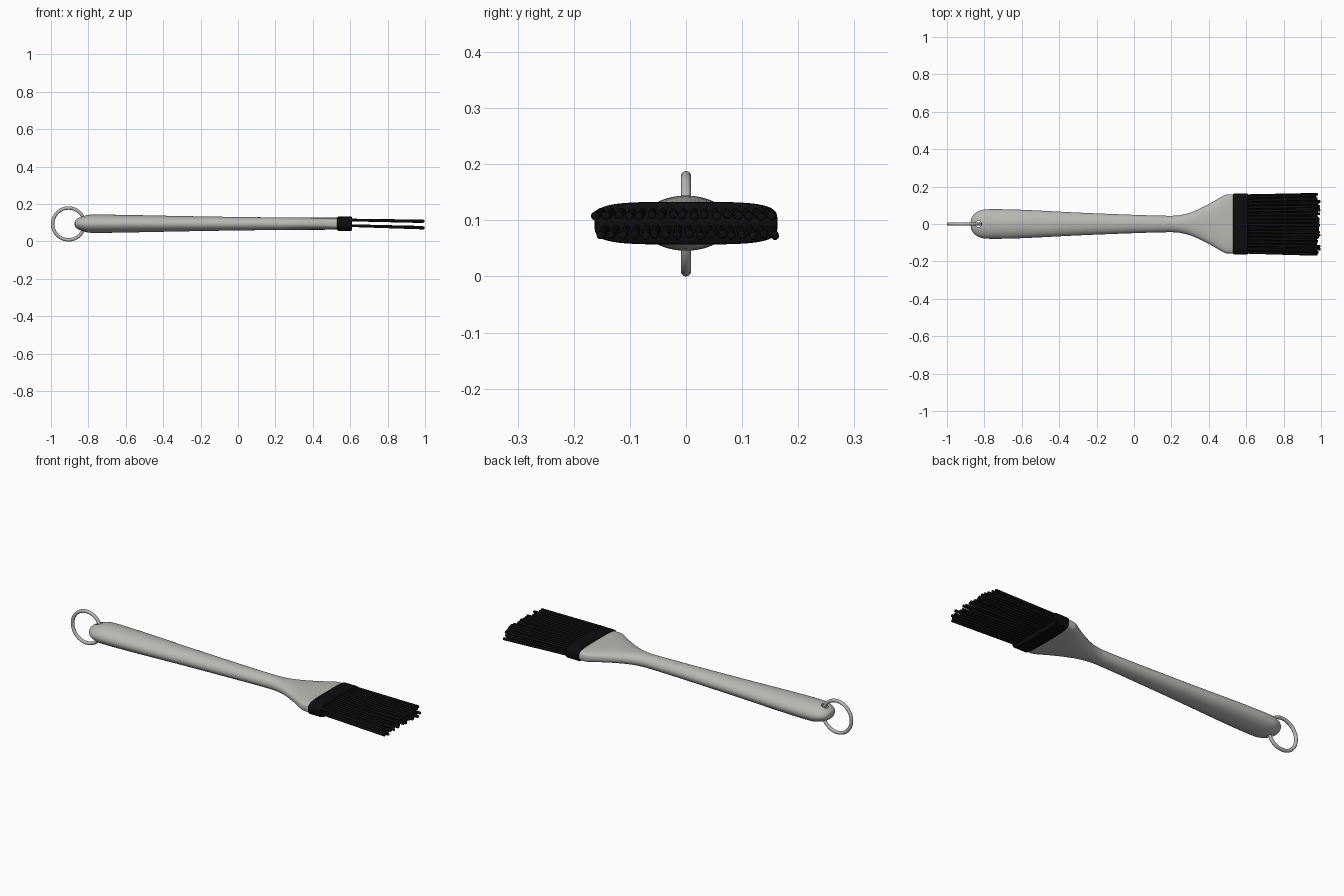
import bpy, bmesh, math, random
from mathutils import Vector

random.seed(4)
cube = bpy.data.objects.get("Cube")
if cube:
    bpy.data.objects.remove(cube, do_unlink=True)

MID = 0.095  # height of the long axis


def material(name, color, rough, metal=0.0):
    m = bpy.data.materials.new(name)
    m.use_nodes = True
    m.diffuse_color = (*color, 1)
    node = m.node_tree.nodes["Principled BSDF"]
    node.inputs["Base Color"].default_value = (*color, 1)
    node.inputs["Roughness"].default_value = rough
    node.inputs["Metallic"].default_value = metal
    return m


steel = material("brushed steel grey", (0.48, 0.48, 0.455), 0.5)
rubber = material("black silicone", (0.004, 0.004, 0.005), 0.6)


def finish(obj, mat, angle=40):
    obj.data.materials.append(mat)
    bpy.ops.object.select_all(action='DESELECT')
    obj.select_set(True)
    bpy.context.view_layer.objects.active = obj
    bpy.ops.object.shade_smooth_by_angle(angle=math.radians(angle))


def new_object(name, bm):
    bmesh.ops.recalc_face_normals(bm, faces=bm.faces[:])
    mesh = bpy.data.meshes.new(name)
    bm.to_mesh(mesh)
    bm.free()
    obj = bpy.data.objects.new(name, mesh)
    bpy.context.collection.objects.link(obj)
    return obj


def superellipse(x, half_w, half_h, power, count):
    """Cross-section across x; a higher power makes it boxier."""
    ring = []
    for i in range(count):
        a = math.tau * i / count
        c, s = math.cos(a), math.sin(a)
        ring.append((x, math.copysign(abs(c) ** (2 / power), c) * half_w,
                     MID + math.copysign(abs(s) ** (2 / power), s) * half_h))
    return ring


def loft(name, stations, count=48):
    bm = bmesh.new()
    rings = [[bm.verts.new(p) for p in superellipse(*s, count)] for s in stations]
    for a, b in zip(rings, rings[1:]):
        for i in range(count):
            j = (i + 1) % count
            bm.faces.new((a[i], a[j], b[j], b[i]))
    bm.faces.new(rings[0])
    bm.faces.new(rings[-1])
    return new_object(name, bm)


def smooth_stations(keys, steps=4):
    """Catmull-Rom interpolation between key sections."""
    k = [Vector(v) for v in keys]
    k = [k[0]] + k + [k[-1]]
    out = []
    for p0, p1, p2, p3 in zip(k, k[1:], k[2:], k[3:]):
        for n in range(steps):
            t = n / steps
            out.append(0.5 * (2 * p1 + (p2 - p0) * t
                              + (2 * p0 - 5 * p1 + 4 * p2 - p3) * t * t
                              + (3 * p1 - p0 - 3 * p2 + p3) * t ** 3))
    return out + [k[-1]]


# Handle: x, half width, half height, boxiness
handle = loft("handle", smooth_stations([
    (-0.873, 0.012, 0.008, 2), (-0.868, 0.034, 0.020, 2),
    (-0.85, 0.057, 0.032, 2), (-0.82, 0.073, 0.043, 2),
    (-0.77, 0.079, 0.049, 2), (-0.6, 0.076, 0.047, 2),
    (-0.3, 0.061, 0.041, 2), (0.0, 0.049, 0.036, 2),
    (0.18, 0.044, 0.034, 2), (0.25, 0.048, 0.033, 2.1),
    (0.32, 0.068, 0.033, 2.3), (0.41, 0.112, 0.033, 2.8),
    (0.48, 0.152, 0.032, 3.5), (0.505, 0.157, 0.032, 4),
    (0.55, 0.158, 0.032, 4)]))

# Hole for the hanging ring
bpy.ops.mesh.primitive_cylinder_add(vertices=24, radius=0.017, depth=0.3,
                                    location=(-0.832, 0, MID))
cutter = bpy.context.object
cutter.hide_render = True
cut = handle.modifiers.new("ring hole", 'BOOLEAN')
cut.operation = 'DIFFERENCE'
cut.solver = 'EXACT'
cut.object = cutter
bpy.context.view_layer.objects.active = handle
bpy.ops.object.modifier_apply(modifier=cut.name)
bpy.data.objects.remove(cutter, do_unlink=True)
finish(handle, steel)

# Hanging ring
bpy.ops.mesh.primitive_torus_add(major_segments=64, minor_segments=14,
                                 major_radius=0.085, minor_radius=0.009,
                                 location=(-0.906, 0, 0.094),
                                 rotation=(math.pi / 2, 0, 0))
ring = bpy.context.object
ring.name = "hanging_ring"
finish(ring, steel, 80)

# Collar holding the bristles, with softened rims
collar = loft("bristle_collar", [
    (0.53, 0.158, 0.033, 4), (0.533, 0.162, 0.037, 4),
    (0.538, 0.163, 0.038, 4), (0.602, 0.163, 0.038, 4),
    (0.607, 0.162, 0.037, 4), (0.61, 0.158, 0.033, 4)], 64)
finish(collar, rubber)


# Bristles: two staggered, slightly fanned rows of round-tipped strands
def strand(bm, start, end, radius, sides=10):
    axis = (end - start).normalized()
    turn = axis.to_track_quat('Z', 'Y')
    rings = []
    for along, scale in ((0, 1), (-0.004, 1), (-0.001, 0.8), (0, 0.45)):
        base = start if not rings else end + axis * along
        rings.append([bm.verts.new(base + turn @ Vector((
            math.cos(math.tau * i / sides) * radius * scale,
            math.sin(math.tau * i / sides) * radius * scale, 0)))
            for i in range(sides)])
    for a, b in zip(rings, rings[1:]):
        for i in range(sides):
            j = (i + 1) % sides
            bm.faces.new((a[i], a[j], b[j], b[i]))
    bm.faces.new(rings[0])
    bm.faces.new(rings[-1])


COUNT = 17
for name, z0, z1, shift in (("upper_bristles", 0.115, 0.108, -0.004),
                            ("lower_bristles", 0.085, 0.074, 0.004)):
    bm = bmesh.new()
    for n in range(COUNT):
        t = 2 * n / (COUNT - 1) - 1
        start = Vector((0.595, t * 0.147 + shift, z0))
        end = Vector((random.uniform(0.975, 0.998),
                      t * 0.156 + shift + random.uniform(-0.003, 0.003),
                      z1 + random.uniform(-0.002, 0.002)))
        strand(bm, start, end, 0.0075)
    finish(new_object(name, bm), rubber, 50)
